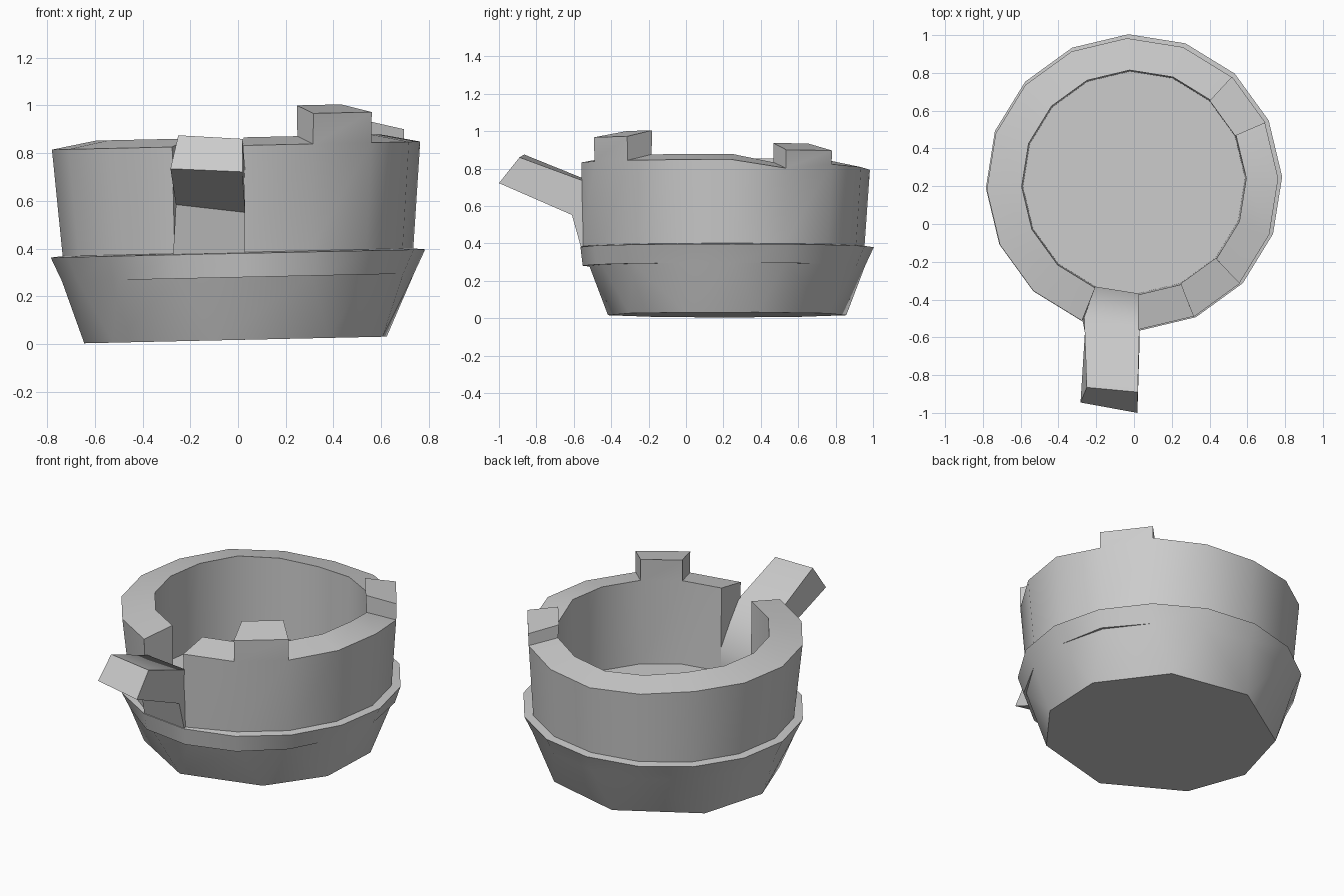
import bpy, bmesh, math

if "Cube" in bpy.data.objects:
    bpy.data.objects.remove(bpy.data.objects["Cube"], do_unlink=True)

# Single stone grey
grey = bpy.data.materials.new("stone_grey")
grey.use_nodes = True
COLOUR = (0.6, 0.6, 0.6, 1)
grey.diffuse_color = COLOUR
grey.node_tree.nodes["Principled BSDF"].inputs["Base Color"].default_value = COLOUR

SIDES = 16
STEP = 360 / SIDES
PHASE = 2.2
TILT = 0.022
FLOOR = 0.36
SLOT = 11                                     # wall segment left open for the spout
MERLONS = {13: (0.96, 0.995), 1: (0.885, 0.925)}  # segment: outer and inner top height
RIM_DIP = {1: -0.045, 2: -0.02, 3: -0.03, 4: -0.038, 5: -0.02}   # uneven back rim
LIP = {1: 0.015, 11: 0.03, 12: 0.035, 13: 0.03, 14: 0.015}       # band overhang
FLUSH_WALL = {11: 0.03, 12: 0.035}            # wall meets the band beside the slot
BASE_ANGLES = (15, 56, 99, 146, 183, 216, 261, 306, 340)
TOP_ANGLES = [PHASE + i * STEP for i in range(SIDES)]


def polar(degrees, radius, z, shift=0):
    """Position on the slightly tilted vessel."""
    a = math.radians(degrees)
    x = radius * math.cos(a) + shift
    return (x, 0.22 + shift + radius * math.sin(a), z + TILT * x)


def ring(bm, radius, z, wider={}, higher={}, shift=0):
    return [bm.verts.new(polar(a, radius + wider.get(i, 0), z + higher.get(i, 0), shift))
            for i, a in enumerate(TOP_ANGLES)]


def face(bm, *corners):
    """Add a face, merging repeated corners and skipping empty faces."""
    corners = list(dict.fromkeys(corners))
    if len(corners) > 2:
        bm.faces.new(corners)


def zip_rings(bm, rings, angles):
    """Join two rings of different counts with triangles, walking round by angle."""
    moves = []
    for r in (0, 1):
        following = list(angles[r][1:]) + [angles[r][0] + 360]
        moves += [((a + b) / 2, r) for a, b in zip(angles[r], following)]
    at = [0, 0]
    for _, r in sorted(moves):
        step = (at[r] + 1) % len(rings[r])
        face(bm, rings[r][at[r]], rings[r][step], rings[1 - r][at[1 - r]])
        at[r] = step


def finish(name, bm):
    bmesh.ops.recalc_face_normals(bm, faces=bm.faces)
    mesh = bpy.data.meshes.new(name)
    bm.to_mesh(mesh)
    bm.free()
    mesh.materials.append(grey)
    obj = bpy.data.objects.new(name, mesh)
    bpy.context.collection.objects.link(obj)
    bpy.ops.object.select_all(action='DESELECT')
    obj.select_set(True)
    bpy.context.view_layer.objects.active = obj
    bpy.ops.object.shade_smooth_by_angle(angle=math.radians(40))


# Faceted hull: nine-sided base widening to the sixteen-sided band
bm = bmesh.new()
base = [bm.verts.new(polar(a, 0.645, 0.018)) for a in BASE_ANGLES]
top = ring(bm, 0.738, 0.28)
under = [bm.verts.new(polar(a, 0.738 + LIP[i], 0.28)) if i in LIP else top[i]
         for i, a in enumerate(TOP_ANGLES)]
ledge_out = ring(bm, 0.785, 0.38)
ledge_in = ring(bm, 0.735, 0.385, wider=FLUSH_WALL)
rim_out = ring(bm, 0.772, 0.832, higher=RIM_DIP, shift=-0.008)
rim_in = ring(bm, 0.595, 0.866, higher=RIM_DIP)
floor = ring(bm, 0.588, FLOOR)
face(bm, *base)
face(bm, *floor)
zip_rings(bm, (base, top), (BASE_ANGLES, TOP_ANGLES))

# Band, ledge, wall, rim and inside, leaving the slot open
for i in range(SIDES):
    k = (i + 1) % SIDES
    pairs = [(top, under), (under, ledge_out), (ledge_out, ledge_in)]
    if i != SLOT:
        pairs += [(ledge_in, rim_out), (rim_in, floor)]
        if i not in MERLONS:
            pairs.append((rim_out, rim_in))
    for low, high in pairs:
        face(bm, low[i], low[k], high[k], high[i])

# Cheeks on both sides of the slot
for i in (SLOT, SLOT + 1):
    face(bm, ledge_in[i], rim_out[i], rim_in[i], floor[i])

# Raised blocks on the rim
for i, (z_out, z_in) in MERLONS.items():
    k = (i + 1) % SIDES
    foot = [rim_out[i], rim_out[k], rim_in[k], rim_in[i]]
    cap = [bm.verts.new(polar(TOP_ANGLES[s], r, z, shift)) for s, r, z, shift in
           ((i, 0.775, z_out, -0.008), (k, 0.775, z_out, -0.008),
            (k, 0.59, z_in, 0), (i, 0.59, z_in, 0))]
    face(bm, *cap)
    for n in range(4):
        m = (n + 1) % 4
        face(bm, foot[n], foot[m], cap[m], cap[n])
finish("vessel", bm)


# Spout: matching left and right side outlines bridged together
def outline(side, tip_top, tip_bottom, neck):
    a = TOP_ANGLES[side]
    return [polar(a, 0.588, FLOOR), polar(a, 0.588, 0.5), polar(a, 0.76, 0.73),
            tip_top, tip_bottom, neck, polar(a, 0.783, 0.382)]


bm = bmesh.new()
sides = [outline(SLOT, (-0.25, -0.865, 0.875), (-0.283, -0.945, 0.735), (-0.26, -0.575, 0.585)),
         outline(SLOT + 1, (0.02, -0.89, 0.86), (0.018, -1.0, 0.722), (0.03, -0.61, 0.552))]
one, two = ([bm.verts.new(p) for p in side] for side in sides)
face(bm, *one)
face(bm, *two)
for n in range(len(one)):
    m = (n + 1) % len(one)
    face(bm, one[n], one[m], two[m], two[n])
finish("spout", bm)
